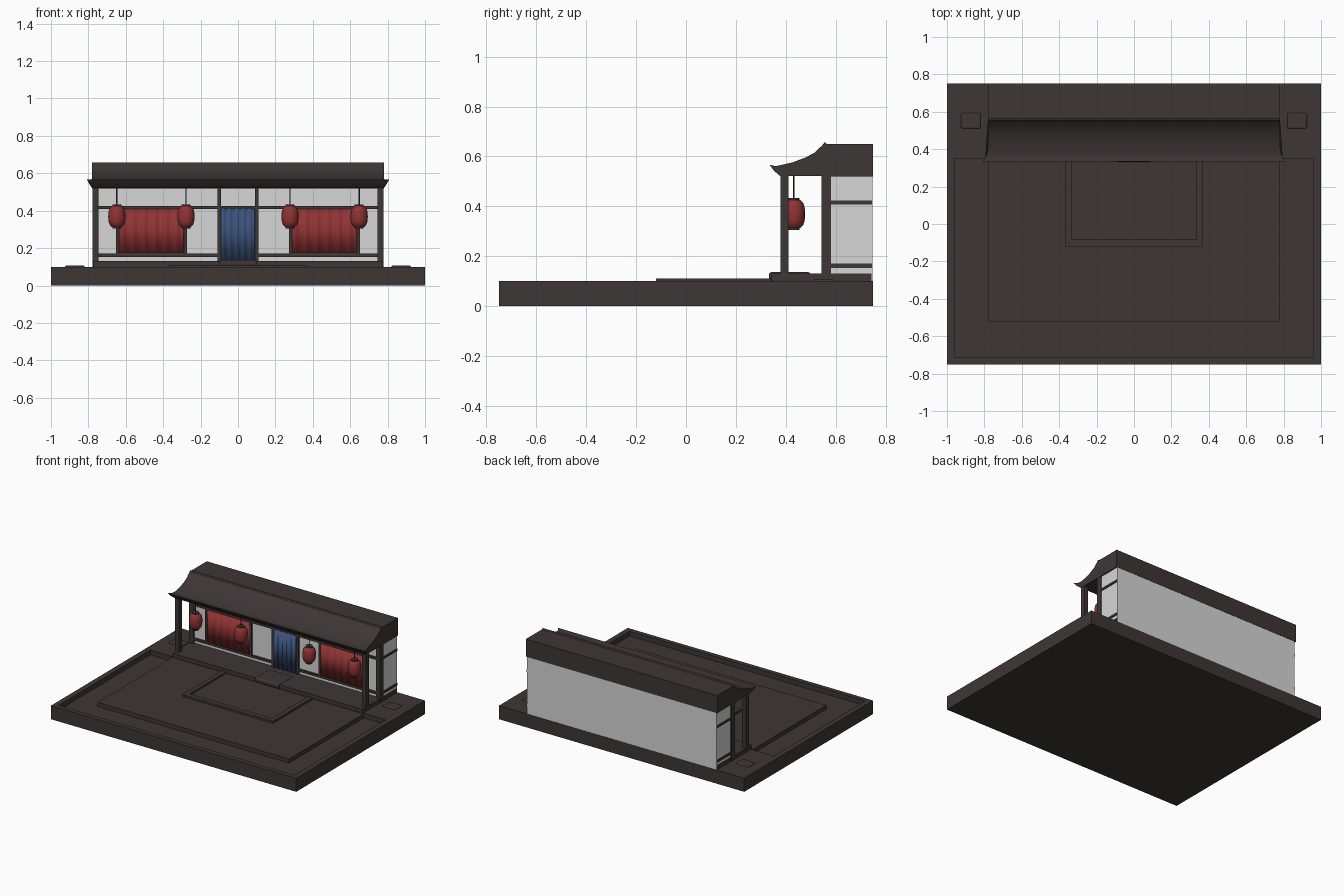
import bpy, bmesh, math

if "Cube" in bpy.data.objects:
    bpy.data.objects.remove(bpy.data.objects["Cube"])


def mat(name, rgb):
    m = bpy.data.materials.new(name)
    m.diffuse_color = (*rgb, 1)
    m.use_nodes = True
    m.node_tree.nodes["Principled BSDF"].inputs["Base Color"].default_value = m.diffuse_color
    return m


DARK = mat("dark_timber", (0.048, 0.037, 0.036))
WHITE = mat("white_plaster", (0.68, 0.68, 0.68))
RED = mat("red_cloth", (0.28, 0.033, 0.033))
BLUE = mat("blue_cloth", (0.045, 0.085, 0.20))


def mesh(name, verts, faces, material):
    me = bpy.data.meshes.new(name)
    me.from_pydata(verts, [], faces)
    bm = bmesh.new()
    bm.from_mesh(me)
    bmesh.ops.recalc_face_normals(bm, faces=bm.faces)
    bm.to_mesh(me)
    bm.free()
    ob = bpy.data.objects.new(name, me)
    bpy.context.collection.objects.link(ob)
    me.materials.append(material)
    return ob


def box(name, x0, x1, y0, y1, z0, z1, material=DARK, bevel=0):
    v = [(x, y, z) for x in (x0, x1) for y in (y0, y1) for z in (z0, z1)]
    f = [(0, 1, 3, 2), (4, 6, 7, 5), (0, 4, 5, 1), (2, 3, 7, 6), (0, 2, 6, 4), (1, 5, 7, 3)]
    ob = mesh(name, v, f, material)
    if bevel:
        b = ob.modifiers.new("bevel", 'BEVEL')
        b.width, b.segments = bevel, 3
    return ob


def smooth(ob, angle=40):
    bpy.ops.object.select_all(action='DESELECT')
    bpy.context.view_layer.objects.active = ob
    ob.select_set(True)
    bpy.ops.object.shade_smooth_by_angle(angle=math.radians(angle))


def lathe(name, profile, x, y, sides, material):
    n, v, f = len(profile), [], []
    for r, z in profile:
        for i in range(sides):
            a = 2 * math.pi * i / sides
            v.append((x + r * math.cos(a), y + r * math.sin(a), z))
    for k in range(n - 1):
        for i in range(sides):
            j = (i + 1) % sides
            f.append((k * sides + i, k * sides + j, (k + 1) * sides + j, (k + 1) * sides + i))
    f += [tuple(range(sides)), tuple(range((n - 1) * sides, n * sides))]
    return mesh(name, v, f, material)


def curtain(name, x0, x1, y, z0, z1, folds, material):
    n = folds * 8
    v, f = [], []
    for i in range(n + 1):
        x = x0 + (x1 - x0) * i / n
        yy = y - 0.005 * math.sin(2 * math.pi * folds * i / n)
        v += [(x, yy, z0), (x, yy, z1)]
    f = [(2 * i, 2 * i + 2, 2 * i + 3, 2 * i + 1) for i in range(n)]
    ob = mesh(name, v, f, material)
    s = ob.modifiers.new("thickness", 'SOLIDIFY')
    s.thickness = 0.004
    smooth(ob, 60)


# base: slab, rim and the building plot behind it
box("base_slab", -1, 1, -0.75, 0.75, 0, 0.065)
box("front_rim", -1, 1, -0.75, -0.715, 0.065, 0.1)
box("rear_plot", -1, 1, 0.35, 0.75, 0.065, 0.1)
for s in (-1, 1):
    a, b = sorted((s * 0.96, s))
    box("side_rim", a, b, -0.715, 0.35, 0.065, 0.1)
box("yard", -0.78, 0.78, -0.52, 0.35, 0.065, 0.095)

# raised kerb in front of the door
box("kerb_floor", -0.335, 0.335, -0.085, 0.34, 0.095, 0.099)
box("kerb_front", -0.37, 0.37, -0.12, -0.083, 0.095, 0.11)
for s in (-1, 1):
    a, b = sorted((s * 0.335, s * 0.37))
    box("kerb_side", a, b, -0.083, 0.34, 0.095, 0.11)

# garden stones
for s in (-1, 1):
    box("stone", s * 0.872 - 0.053, s * 0.872 + 0.053, 0.51, 0.594, 0.085, 0.107, DARK, 0.009)

# porch deck and rounded door step
box("porch_deck", -0.775, 0.775, 0.342, 0.744, 0.1, 0.13)
box("door_step", -0.1, 0.1, 0.332, 0.5, 0.1, 0.137, DARK, 0.014)

# plaster body and dark roof block
box("plaster_body", -0.772, 0.772, 0.56, 0.748, 0.1, 0.52, WHITE)
box("roof_block", -0.78, 0.78, 0.55, 0.75, 0.52, 0.65)

# porch roof: side profile (y, z, half width), flared at the eave
prof = [(0.565, 0.648, 0.78), (0.557, 0.658, 0.78), (0.545, 0.643, 0.78), (0.515, 0.615, 0.78),
        (0.48, 0.596, 0.78), (0.43, 0.577, 0.78), (0.385, 0.566, 0.783), (0.36, 0.561, 0.793),
        (0.335, 0.566, 0.808), (0.352, 0.543, 0.795), (0.378, 0.521, 0.78), (0.565, 0.521, 0.78)]
n = len(prof)
verts = [(s * w, y, z) for s in (-1, 1) for y, z, w in prof]
faces = [(i, (i + 1) % n, n + (i + 1) % n, n + i) for i in range(n)]
faces += [tuple(range(n)), tuple(range(n, 2 * n))]
smooth(mesh("porch_roof", verts, faces, DARK), 30)

# mirrored timber frame
for s in (-1, 1):
    def mx(name, a, b, *rest):
        x0, x1 = sorted((s * a, s * b))
        box(name, x0, x1, *rest)
    mx("porch_post", 0.745, 0.778, 0.378, 0.412, 0.13, 0.525)
    mx("corner_post", 0.745, 0.778, 0.543, 0.582, 0.1, 0.525)
    mx("door_post", 0.09, 0.11, 0.545, 0.565, 0.13, 0.525)
    for z0, z1 in ((0.153, 0.17), (0.408, 0.424)):
        mx("front_rail", 0.11, 0.745, 0.547, 0.565, z0, z1)
        mx("side_rail", 0.765, 0.778, 0.58, 0.746, z0, z1)
    for x in (0.272, 0.635):
        mx("window_post", x, x + 0.017, 0.548, 0.565, 0.17, 0.408)
    # window curtains
    a, b = sorted((s * 0.289, s * 0.635))
    curtain("window_curtain", a, b, 0.553, 0.173, 0.408, 6, RED)
box("door_lintel", -0.09, 0.09, 0.547, 0.565, 0.41, 0.424)
curtain("door_curtain", -0.09, 0.09, 0.553, 0.131, 0.415, 5, BLUE)

# hanging paper lanterns
for x in (-0.648, -0.278, 0.278, 0.648):
    y, zc = 0.432, 0.369
    body = []
    for k in range(9):
        t = -1 + k / 4
        body.append((0.025 + 0.021 * math.sqrt(max(0, 1 - t * t)), zc + 0.057 * t))
    smooth(lathe("lantern", body, x, y, 16, RED))
    for sgn in (-1, 1):
        z = zc + sgn * 0.059
        lathe("lantern_cap", [(0.024, z - 0.005), (0.024, z + 0.005)], x, y, 16, DARK)
    lathe("lantern_cord", [(0.003, 0.43), (0.003, 0.525)], x, y, 6, DARK)
